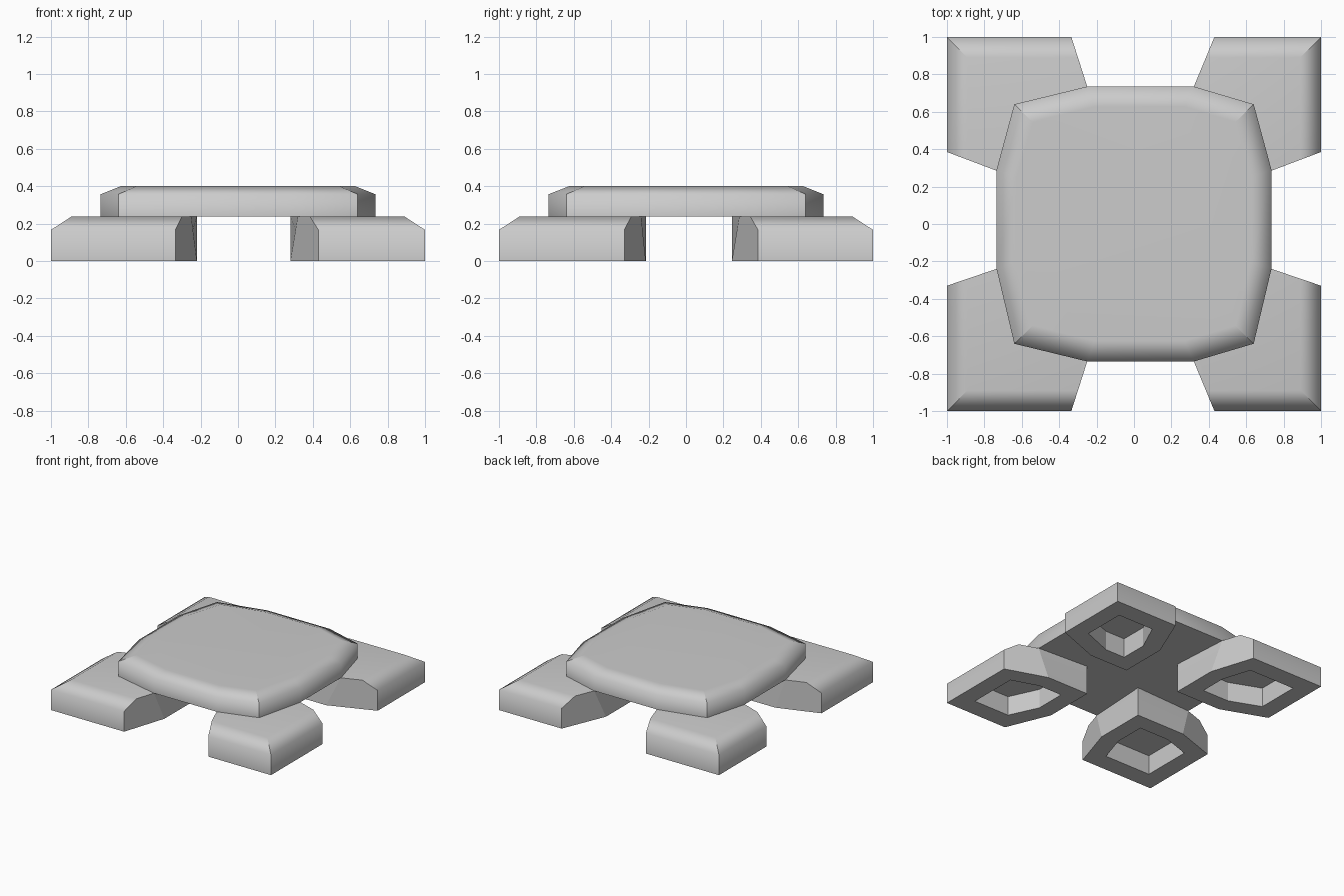
import bpy, bmesh, math

if "Cube" in bpy.data.objects:
    bpy.data.objects.remove(bpy.data.objects["Cube"])

def loft(name, rings, creases):
    """Skin stacked rings, cap both ends; creases = vertex columns kept sharp."""
    bm = bmesh.new()
    vs = [[bm.verts.new(p) for p in r] for r in rings]
    n = len(rings[0])
    for a, b in zip(vs, vs[1:]):
        for i in range(n):
            j = (i + 1) % n
            bm.faces.new((a[i], a[j], b[j], b[i]))
    bm.faces.new(vs[0])
    bm.faces.new(vs[-1])
    bmesh.ops.recalc_face_normals(bm, faces=bm.faces)
    for f in bm.faces:
        f.smooth = True
    for e in bm.edges:
        e.smooth = e.calc_face_angle(0) < math.radians(76)
    for a, b in zip(vs, vs[1:]):
        for i in creases:
            bm.edges.get((a[i], b[i])).smooth = False
    me = bpy.data.meshes.new(name)
    bm.to_mesh(me)
    bm.free()
    ob = bpy.data.objects.new(name, me)
    bpy.context.collection.objects.link(ob)
    wn = ob.modifiers.new("flat_faces", 'WEIGHTED_NORMAL')
    wn.keep_sharp = True
    return ob

TOP = 0.238   # top of feet, underside of slab

# Twelve-sided slab with a sloped rim
outer = [(-.25, .735), (.32, .735), (.64, .64), (.735, .29), (.735, -.24), (.64, -.64),
         (.32, -.735), (-.25, -.735), (-.64, -.64), (-.735, -.24), (-.735, .29), (-.64, .64)]
inner = [(-.21, .627), (.27, .627), (.542, .545), (.627, .25), (.627, -.2), (.542, -.542),
         (.27, -.625), (-.21, -.625), (-.542, -.542), (-.627, -.2), (-.627, .25), (-.542, .545)]
loft("top_slab", [[(x, y, TOP) for x, y in outer],
                  [(x, y, .357) for x, y in outer],
                  [(x, y, .4) for x, y in inner]], (2, 5, 8, 11))

# Corner feet: (inner, under-slab, outer) offsets differ slightly per side
def foot(name, sx, sy):
    xi, xm, xo = (.28, .32, .43) if sx > 0 else (.22, .25, .335)
    yi, ym, yo = (.245, .285, .385) if sy > 0 else (.215, .24, .33)
    # extend each end face down to the inner wall
    yb = .735 - (xm - xi) * .265 / (xo - xm)
    xb = .735 - (ym - yi) * .265 / (yo - ym)
    k = .11 / .265
    base = [(1, 1), (xo, 1), (xi, yb), (xi, yi), (xb, yi), (1, yo)]
    top = [(.89, .89), (xo + (xm - xo) * k, .89), (xm, .735), (xi, yi),
           (.735, ym), (.89, yo + (ym - yo) * k)]
    t = .7
    mid = [base[i] if i in (0, 1, 5) else
           tuple(b + (c - b) * t for b, c in zip(base[i], top[i])) for i in range(6)]
    hole = [(.855, .845), (xo + .1, .845), (xi + .14, yb - .03),
            (xi + .14, yi + .14), (xb - .03, yi + .14), (.855, yo + .1)]
    levels = [(hole, .16), (hole, 0), (base, 0), (mid, TOP * t), (top, TOP)]
    loft(name, [[(sx * x, sy * y, z) for x, y in pts] for pts, z in levels], range(6))

for sx, side in ((-1, "left"), (1, "right")):
    for sy, end in ((-1, "front"), (1, "back")):
        foot(f"{end}_{side}_foot", sx, sy)
